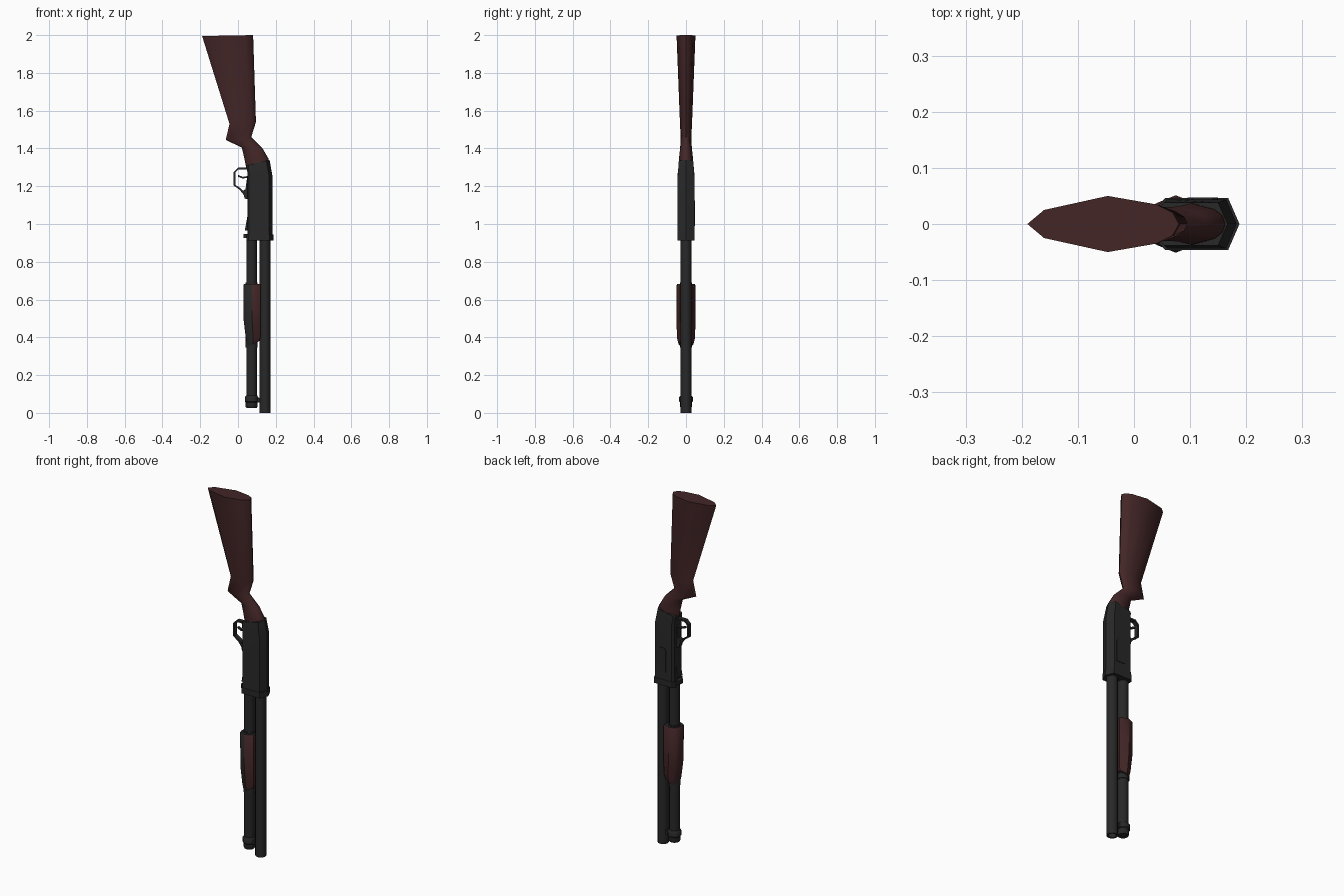
import bpy, bmesh, math
from mathutils import Vector

if "Cube" in bpy.data.objects:
    bpy.data.objects.remove(bpy.data.objects["Cube"])


def material(name, rgb):
    m = bpy.data.materials.new(name)
    m.diffuse_color = (*rgb, 1)
    m.use_nodes = True
    m.node_tree.nodes["Principled BSDF"].inputs["Base Color"].default_value = m.diffuse_color
    return m


METAL = material("dark_metal", (0.021, 0.021, 0.021))
WOOD = material("dark_red_wood", (0.056, 0.019, 0.020))


def finish(name, bm, mats, angle=30):
    bmesh.ops.recalc_face_normals(bm, faces=bm.faces)
    me = bpy.data.meshes.new(name)
    bm.to_mesh(me)
    bm.free()
    ob = bpy.data.objects.new(name, me)
    bpy.context.collection.objects.link(ob)
    for m in mats:
        me.materials.append(m)
    if angle:
        bpy.ops.object.select_all(action='DESELECT')
        ob.select_set(True)
        bpy.context.view_layer.objects.active = ob
        bpy.ops.object.shade_smooth_by_angle(angle=math.radians(angle))
    return ob


def bridge(bm, rings, closed=False):
    pairs = list(zip(rings, rings[1:]))
    if closed:
        pairs.append((rings[-1], rings[0]))
    for a, b in pairs:
        n = len(a)
        for i in range(n):
            j = (i + 1) % n
            bm.faces.new((a[i], a[j], b[j], b[i]))


def loft(name, half, sections, mats, angle=30):
    """half: (u, v) outline of one side; sections: (x0, z0, x1, z1, half width)."""
    ring = list(half) + [(u, -v) for u, v in reversed(half) if v > 0]
    bm = bmesh.new()
    rings = []
    for x0, z0, x1, z1, w in sections:
        rings.append([bm.verts.new((x0 + (x1 - x0) * u, w * v, z0 + (z1 - z0) * u))
                      for u, v in ring])
    bridge(bm, rings)
    bm.faces.new(rings[0])
    bm.faces.new(rings[-1])
    return finish(name, bm, mats, angle)


def turned(name, x, profile, sides=12):
    """Solid of revolution about a vertical axis; profile: (radius, z)."""
    bm = bmesh.new()
    rings = [[bm.verts.new((x + r * math.cos(2 * math.pi * i / sides),
                            r * math.sin(2 * math.pi * i / sides), z))
              for i in range(sides)] for r, z in profile]
    bridge(bm, rings)
    bm.faces.new(rings[0])
    bm.faces.new(rings[-1])
    return finish(name, bm, [METAL], 40)


def plate(name, outline, y0, y1):
    """Outline in x, z extruded from y0 to y1."""
    bm = bmesh.new()
    rings = [[bm.verts.new((x, y, z)) for x, z in outline] for y in (y0, y1)]
    bridge(bm, rings)
    bm.faces.new(rings[0])
    bm.faces.new(rings[1])
    return finish(name, bm, [METAL], 0)


def strip(name, path, t, w):
    """Flat band of thickness t and half width w following a path in x, z."""
    pts = [Vector(p) for p in path]
    bm = bmesh.new()
    rings = []
    for i, p in enumerate(pts):
        d = (pts[min(i + 1, len(pts) - 1)] - pts[max(i - 1, 0)]).normalized()
        n = Vector((-d.y, d.x)) * t / 2
        rings.append([bm.verts.new((p.x + s * n.x, y, p.y + s * n.y))
                      for s, y in ((1, w), (1, -w), (-1, -w), (-1, w))])
    bridge(bm, rings)
    bm.faces.new(rings[0])
    bm.faces.new(rings[-1])
    return finish(name, bm, [METAL], 0)


# Shoulder stock with pistol grip
loft("stock", [(0, 0), (0.11, 0.5), (0.53, 1), (0.85, 0.7), (0.96, 0.4), (1, 0)], [
    (-0.19, 1.995, 0.08, 2.0, 0.05),
    (-0.045, 1.53, 0.095, 1.54, 0.032),
    (-0.065, 1.445, 0.07, 1.46, 0.028),
    (0.02, 1.405, 0.13, 1.40, 0.031),
    (0.033, 1.35, 0.162, 1.345, 0.037),
    (0.045, 1.29, 0.168, 1.29, 0.037)], [WOOD], 45)

# Receiver body
shell = [(0, 0.75), (0.07, 1), (0.86, 1), (1, 0)]
loft("receiver", shell, [
    (0.05, 0.92, 0.183, 0.92, 0.044),
    (0.05, 1.27, 0.183, 1.25, 0.044),
    (0.045, 1.31, 0.167, 1.34, 0.038)], [METAL], 20)
loft("receiver_collar", shell, [
    (0.045, 0.912, 0.188, 0.912, 0.046),
    (0.045, 0.945, 0.188, 0.945, 0.046)], [METAL], 20)

# Ejection port cover, shell lifter and release catch
plate("ejection_port", [(0.095, 0.99), (0.15, 0.99), (0.15, 1.11), (0.14, 1.125),
                        (0.105, 1.125), (0.095, 1.11)], 0.042, 0.047)
plate("shell_lifter", [(0.055, 1.07), (0.036, 0.965), (0.055, 0.965)], -0.02, 0.02)
plate("release_catch", [(0.03, 0.925), (0.055, 0.925), (0.055, 0.948), (0.03, 0.948)],
      -0.018, 0.018)

# Trigger guard and trigger
strip("trigger_guard", [(0.055, 1.293), (0.0, 1.293), (-0.018, 1.275), (-0.018, 1.205),
                        (0.012, 1.185), (0.04, 1.15), (0.055, 1.14)], 0.010, 0.012)
plate("guard_base", [(0.055, 1.13), (0.035, 1.135), (0.025, 1.175), (0.04, 1.185),
                     (0.055, 1.30)], -0.014, 0.014)
strip("trigger", [(0.055, 1.25), (0.025, 1.245), (0.0, 1.255)], 0.009, 0.006)

# Barrel with hollow muzzle
turned("barrel", 0.143, [(0.021, 0.12), (0.021, 0.0), (0.029, 0.0), (0.029, 0.93)])

# Magazine tube, end cap and barrel band
turned("magazine_tube", 0.072, [(0.028, 0.05), (0.028, 0.93)])
turned("magazine_cap", 0.072, [(0.027, 0.025), (0.031, 0.032), (0.031, 0.055),
                               (0.036, 0.06), (0.036, 0.083), (0.029, 0.092)])
plate("barrel_band", [(0.09, 0.055), (0.125, 0.055), (0.125, 0.08), (0.09, 0.08)],
      -0.014, 0.014)

# Sliding fore-end, metal on its lower front quarter
fore = loft("fore_end", [(0, 0.4), (0.12, 0.72), (0.5, 1), (0.85, 0.75), (1, 0.6)], [
    (0.05, 0.35, 0.112, 0.38, 0.040),
    (0.042, 0.39, 0.118, 0.40, 0.047),
    (0.03, 0.49, 0.12, 0.49, 0.051),
    (0.028, 0.675, 0.12, 0.675, 0.051),
    (0.033, 0.683, 0.115, 0.683, 0.046)], [WOOD, METAL], 40)
for f in fore.data.polygons:
    if (f.normal.y < -0.3 and f.center.x < 0.078) or abs(f.normal.z) > 0.8:
        f.material_index = 1
turned("fore_end_sleeve", 0.072, [(0.032, 0.345), (0.032, 0.69)])
